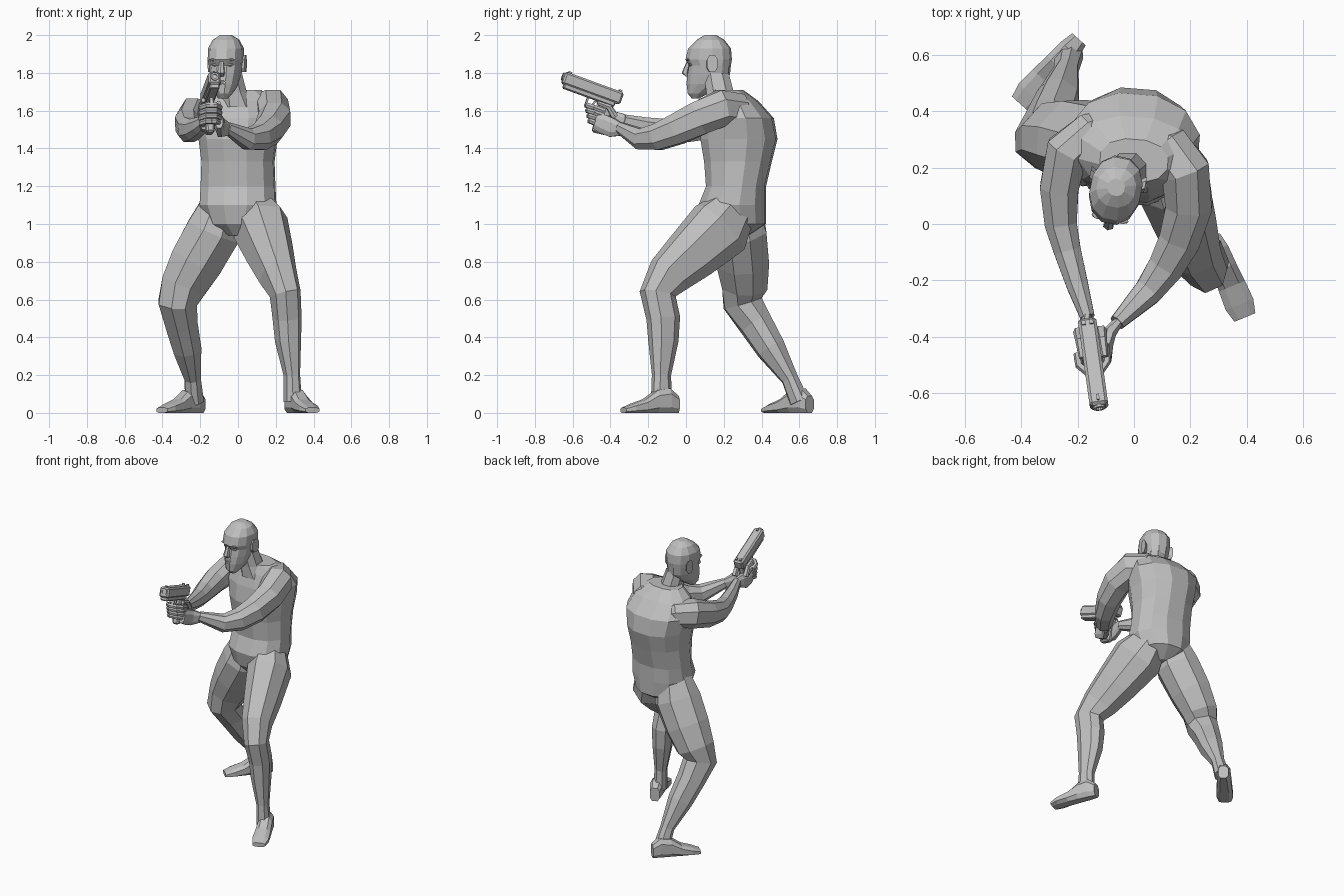
import bpy, bmesh
from math import sin, cos, pi, copysign
from mathutils import Vector, Matrix

if "Cube" in bpy.data.objects:
    bpy.data.objects.remove(bpy.data.objects["Cube"])

UP, SIDE, FORWARD = Vector((0, 0, 1)), Vector((1, 0, 0)), Vector((0, 1, 0))
WORLD = Matrix()

grey = bpy.data.materials.new("plain_grey")
grey.use_nodes = True
grey.diffuse_color = (.52, .52, .52, 1)
shader = grey.node_tree.nodes["Principled BSDF"]
shader.inputs["Base Color"].default_value = grey.diffuse_color


def finish(name, bm, frame):
    bm.transform(frame)
    bmesh.ops.recalc_face_normals(bm, faces=bm.faces)
    mesh = bpy.data.meshes.new(name)
    bm.to_mesh(mesh)
    bm.free()
    mesh.materials.append(grey)
    bpy.context.collection.objects.link(bpy.data.objects.new(name, mesh))


def squared(value, power):
    return copysign(abs(value) ** power, value)


def loft(name, rings, side, axis=None, sides=8, power=.85, depth=1, frame=WORLD):
    """Skin rings of (x, y, z, width radius, optional depth radius) along their path."""
    bm = bmesh.new()
    points = [Vector(ring[:3]) for ring in rings]
    last = len(points) - 1
    loops = []
    for index, ring in enumerate(rings):
        along = axis or points[min(index + 1, last)] - points[max(index - 1, 0)]
        across = (side - along.normalized() * side.dot(along.normalized())).normalized()
        through = along.normalized().cross(across)
        width = ring[3] / cos(pi / sides) ** power
        ratio = ring[4] / ring[3] if len(ring) > 4 else depth
        loop = []
        for step in range(sides):
            angle = 2 * pi * (step + .5) / sides
            offset = (across * squared(cos(angle), power)
                      + through * squared(sin(angle), power) * ratio)
            loop.append(bm.verts.new(points[index] + offset * width))
        loops.append(loop)
    for low, high in zip(loops, loops[1:]):
        for step in range(sides):
            bm.faces.new((low[step - 1], low[step], high[step], high[step - 1]))
    bm.faces.new(loops[0])
    bm.faces.new(loops[-1])
    finish(name, bm, frame)


def solid(name, center, size, frame, bevel=0, tilt=0, rounded=False):
    """A box, or a faceted ball when rounded, placed in a frame."""
    bm = bmesh.new()
    if rounded:
        bmesh.ops.create_icosphere(bm, subdivisions=1, radius=.5)
    else:
        bmesh.ops.create_cube(bm, size=1)
    bmesh.ops.scale(bm, vec=size, verts=bm.verts)
    if bevel:
        bmesh.ops.bevel(bm, geom=bm.edges[:], offset=bevel, segments=1, affect='EDGES')
    placement = Matrix.Translation(center) @ Matrix.Rotation(tilt, 4, 'X')
    finish(name, bm, frame @ placement)


def stack(*levels):
    """Horizontal rings from (height, front, back, half width)."""
    return [(0, (front + back) / 2, height, width, (back - front) / 2)
            for height, front, back, width in levels]


# Torso and neck
loft("torso", stack((.94, .14, .33, .06), (1, .09, .42, .16), (1.1, .07, .42, .2),
                    (1.2, .11, .42, .195), (1.33, .1, .45, .19), (1.45, .08, .48, .205),
                    (1.56, .1, .46, .23), (1.65, .13, .38, .2), (1.71, .15, .3, .12)),
     Vector((1, -.08, 0)), UP, sides=12, power=.9)
loft("neck", [(0, .21, 1.62, .09), (-.02, .18, 1.7, .066), (-.04, .16, 1.8, .06)],
     SIDE, UP, depth=1.1)

# Head, in its own frame turned toward the sights
head = Matrix.Translation((-.065, .12, 0)) @ Matrix.Rotation(-.2, 4, 'Z')
loft("head", stack((1.665, -.09, -.05, .025), (1.69, -.11, -.01, .045), (1.74, -.115, .08, .067),
                   (1.79, -.11, .11, .078), (1.84, -.1, .115, .086), (1.87, -.12, .12, .09),
                   (1.93, -.105, .115, .09), (1.975, -.06, .08, .068), (2, -.02, .04, .03)),
     SIDE, UP, sides=12, power=.9, frame=head)
loft("nose", [(0, -.108, 1.86, .01), (0, -.125, 1.8, .018), (0, -.11, 1.78, .012)],
     SIDE, UP, sides=6, frame=head)
solid("upper_lip", (0, -.11, 1.755), (.06, .02, .012), head, rounded=True)
solid("lower_lip", (0, -.11, 1.742), (.05, .02, .014), head, rounded=True)
for label, mirror in (("left", 1), ("right", -1)):
    half = head @ Matrix.Diagonal((mirror, 1, 1, 1))
    loft(label + "_ear", [(.07, .025, 1.84, .035), (.1, .04, 1.85, .045)],
         UP, SIDE, depth=.65, frame=half)
    solid(label + "_brow", (.04, -.1, 1.87), (.06, .03, .016), half, rounded=True)
    solid(label + "_eye", (.04, -.09, 1.843), (.04, .02, .02), half, rounded=True)

# Legs: left steps forward, right braces behind
left_way = Vector((.38, -.92, 0)).normalized()
right_way = Vector((-.67, -.74, 0)).normalized()
loft("left_leg", [(.08, .26, 1.09, .09), (.12, .18, .98, .13), (.17, .03, .84, .11),
                  (.21, -.09, .73, .09), (.25, -.15, .63, .072), (.26, -.12, .5, .067),
                  (.265, -.12, .38, .06), (.285, -.13, .2, .038), (.29, -.13, .06, .042)],
     left_way.cross(UP), depth=1.25)
loft("right_leg", [(-.09, .27, 1.1, .1), (-.13, .28, .96, .135), (-.22, .3, .8, .13),
                   (-.29, .31, .67, .112), (-.32, .3, .58, .095), (-.3, .37, .47, .08),
                   (-.27, .45, .34, .07), (-.24, .55, .18, .04), (-.23, .6, .06, .046)],
     right_way.cross(UP), depth=1.05)

# Feet share one outline, flat on the ground
for label, heel, way in (("left_foot", Vector((.275, -.045, 0)), left_way),
                         ("right_foot", Vector((-.195, .655, 0)), right_way)):
    outline = []
    for reach, width, height in ((0, .032, .045), (.05, .042, .065), (.12, .045, .06),
                                 (.19, .05, .036), (.26, .053, .024), (.31, .04, .014)):
        center = heel + way * reach + UP * height
        outline.append((*center, width, height))
    loft(label, outline, way.cross(UP), way, power=.7)

# Arms reach forward to the grip
loft("left_arm", [(.08, .3, 1.58, .05), (.12, .27, 1.6, .09), (.18, .19, 1.615, .095),
                  (.195, .07, 1.56, .09), (.165, -.05, 1.5, .08), (.115, -.15, 1.46, .069),
                  (.05, -.24, 1.45, .055), (-.06, -.35, 1.51, .03)], UP, depth=.92)
loft("right_arm", [(-.1, .36, 1.56, .05), (-.15, .33, 1.575, .08), (-.235, .26, 1.575, .09),
                   (-.265, .13, 1.53, .08), (-.26, 0, 1.5, .067), (-.235, -.1, 1.5, .056),
                   (-.2, -.22, 1.52, .045), (-.165, -.33, 1.55, .03)], UP, depth=.85)

# Pistol frame: x to the shooter's right, y toward the muzzle, z up
aim = Vector((.13, -.93, .34)).normalized()
across_aim = aim.cross(UP).normalized()
gun = Matrix((across_aim, aim, across_aim.cross(aim))).transposed().to_4x4()
gun.translation = (-.165, -.35, 1.655)
solid("slide", (0, .16, .01), (.066, .33, .068), gun, bevel=.01)
solid("pistol_body", (0, .165, -.03), (.052, .29, .03), gun, bevel=.006)
solid("grip", (0, .055, -.115), (.045, .08, .18), gun, bevel=.01, tilt=-.12)
solid("front_sight", (0, .3, .047), (.01, .02, .012), gun)
for label, shift in (("left", -.014), ("right", .014)):
    solid(label + "_rear_sight", (shift, .015, .047), (.014, .016, .012), gun)
solid("trigger_guard_front", (0, .165, -.06), (.018, .01, .05), gun)
solid("trigger_guard_bottom", (0, .13, -.084), (.018, .075, .01), gun)
solid("trigger", (0, .125, -.06), (.01, .01, .036), gun, tilt=.3)

# Muzzle ring with a recessed bore
loft("muzzle", [(0, reach, .015, radius) for reach, radius in
                ((.31, .021), (.333, .021), (.333, .012), (.318, .012))],
     UP, FORWARD, sides=10, power=1, frame=gun)

# Palms
loft("right_palm", [(-.165, -.32, 1.55, .03), (-.175, -.37, 1.55, .045),
                    (-.18, -.42, 1.54, .05), (-.18, -.46, 1.54, .04)], UP, depth=.5)
loft("left_palm", [(-.05, -.34, 1.5, .032), (-.09, -.39, 1.51, .05),
                   (-.1, -.44, 1.53, .05), (-.1, -.48, 1.545, .04)], UP, depth=.5)

# Fingers wrap the grip, right hand inside the left
for number, label in enumerate(("index", "middle", "ring", "little")):
    drop = -.085 - .024 * number
    front = .155 - .015 * number
    bend = front - .03
    wrap = [(-.05, .06), (-.05, bend), (-.025, front), (.025, front), (.05, bend), (.05, .08)]
    loft("left_" + label + "_finger", [(x, y, drop, .013) for x, y in wrap],
         UP, sides=6, frame=gun)
    inner = [(.035, .03), (.035, .095), (0, .115), (-.03, .095)]
    loft("right_" + label + "_finger", [(x, y, drop, .012) for x, y in inner],
         UP, sides=6, frame=gun)
for label, x, drop in (("left_thumb", -.045, -.055), ("right_thumb", .036, -.04)):
    loft(label, [(x, 0, drop - .04, .017), (x, .05, drop, .014), (x, .115, drop, .01)],
         UP, sides=6, frame=gun)
